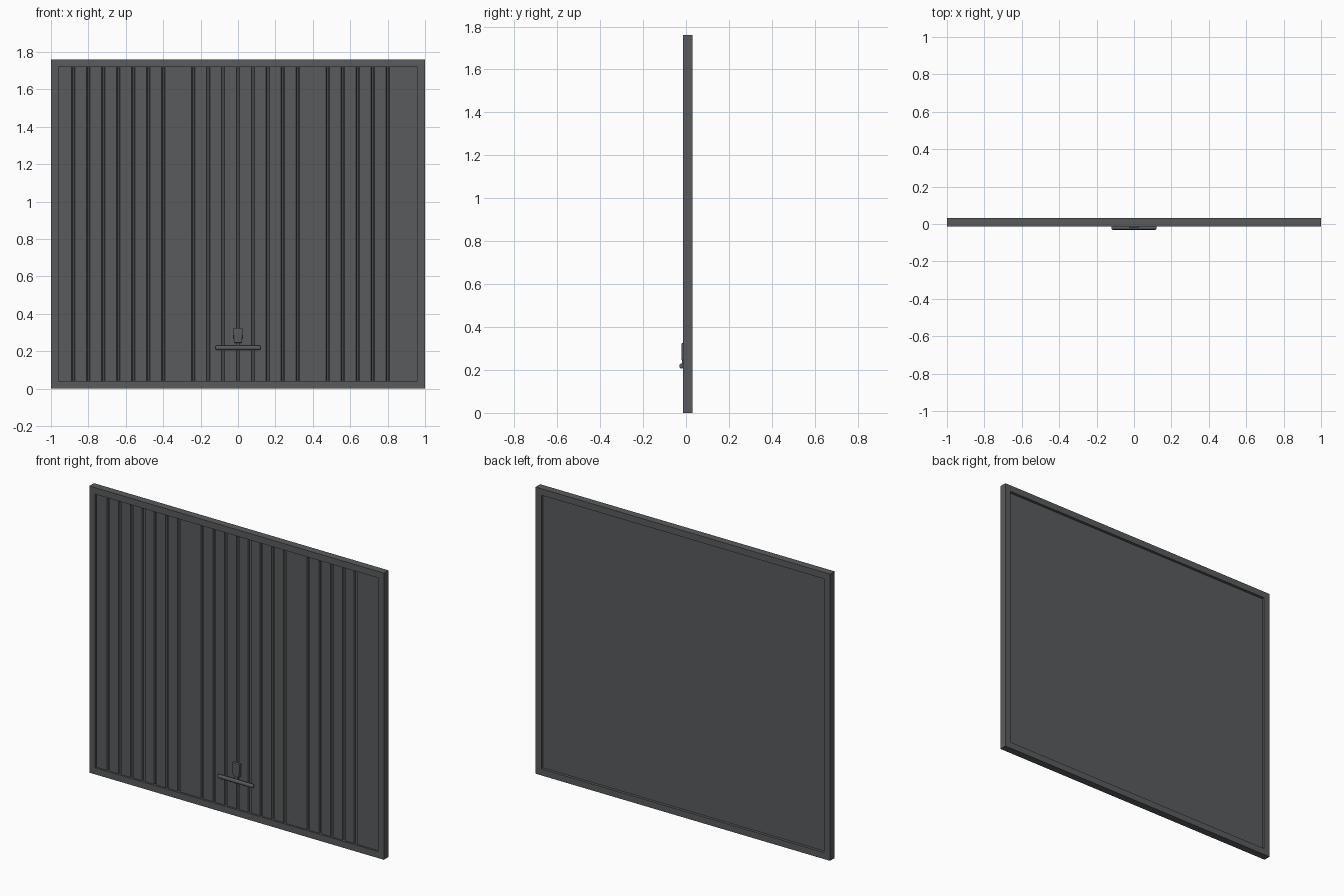
import bpy, bmesh
from mathutils import Vector

old = bpy.data.objects.get("Cube")
if old:
    bpy.data.objects.remove(old, do_unlink=True)

W, H, RIM = 1.0, 1.76, 0.04
FRONT, BACK = -0.014, 0.031

GREY = (0.10, 0.105, 0.108, 1)
steel = bpy.data.materials.new("dark grey steel")
steel.use_nodes = True
steel.diffuse_color = GREY
steel.node_tree.nodes["Principled BSDF"].inputs["Base Color"].default_value = GREY


def finish(name, bm):
    bmesh.ops.recalc_face_normals(bm, faces=bm.faces)
    mesh = bpy.data.meshes.new(name)
    bm.to_mesh(mesh)
    bm.free()
    mesh.materials.append(steel)
    obj = bpy.data.objects.new(name, mesh)
    bpy.context.collection.objects.link(obj)
    return obj


def extrude(name, points, direction):
    """Close a 3D outline and sweep it along a straight direction."""
    bm = bmesh.new()
    face = bm.faces.new([bm.verts.new(p) for p in points])
    res = bmesh.ops.extrude_face_region(bm, geom=[face])
    moved = [v for v in res["geom"] if isinstance(v, bmesh.types.BMVert)]
    bmesh.ops.translate(bm, verts=moved, vec=Vector(direction))
    return finish(name, bm)


# Mitred outer frame
bm = bmesh.new()
rings = []
for inset, y in ((0, FRONT), (RIM, FRONT), (RIM, BACK), (0, BACK)):
    x, lo, hi = W - inset, inset, H - inset
    rings.append([bm.verts.new(p) for p in
                  ((-x, y, lo), (x, y, lo), (x, y, hi), (-x, y, hi))])
for a, b in zip(rings, rings[1:] + rings[:1]):
    for i in range(4):
        j = (i + 1) % 4
        bm.faces.new((a[i], a[j], b[j], b[i]))
finish("frame", bm)

# Door panel with vertical pressed grooves
PITCH, HALF, FACE, FLOOR, REAR = 0.08, 0.009, -0.003, 0.006, 0.014
edge = W - RIM
grooves = [k * PITCH for k in range(-11, 11) if k not in (-4, 5)]
outline = [(-edge, FACE)]
for g in grooves:
    outline += [(g - HALF, FACE), (g - HALF / 2, FLOOR),
                (g + HALF / 2, FLOOR), (g + HALF, FACE)]
outline += [(edge, FACE), (edge, REAR), (-edge, REAR)]
extrude("door_panel", [(x, y, RIM) for x, y in outline], (0, 0, H - 2 * RIM))

# Lock plate, slightly tapered towards the bottom
plate = [(-0.022, 0.245), (0.022, 0.245), (0.025, 0.325), (-0.025, 0.325)]
lock = extrude("lock_plate", [(x, -0.021, z) for x, z in plate], (0, 0.02, 0))
bevel = lock.modifiers.new("soft edges", "BEVEL")
bevel.width, bevel.segments = 0.003, 2

# Stem joining the handle to the door
stem = [(-0.01, 0.208), (0.01, 0.208), (0.01, 0.25), (-0.01, 0.25)]
extrude("handle_stem", [(x, -0.018, z) for x, z in stem], (0, 0.02, 0))

# Rounded handle bar
bpy.ops.mesh.primitive_cylinder_add(vertices=16, radius=0.012, depth=0.24,
                                    location=(0, -0.021, 0.218),
                                    rotation=(0, 1.5708, 0))
bar = bpy.context.object
bar.name = "handle_bar"
bar.scale = (1, 0.82, 1)
bar.data.materials.append(steel)
bpy.ops.object.transform_apply(location=False, rotation=True, scale=True)
bevel = bar.modifiers.new("rounded ends", "BEVEL")
bevel.width, bevel.segments = 0.006, 3
bpy.ops.object.shade_smooth_by_angle()
